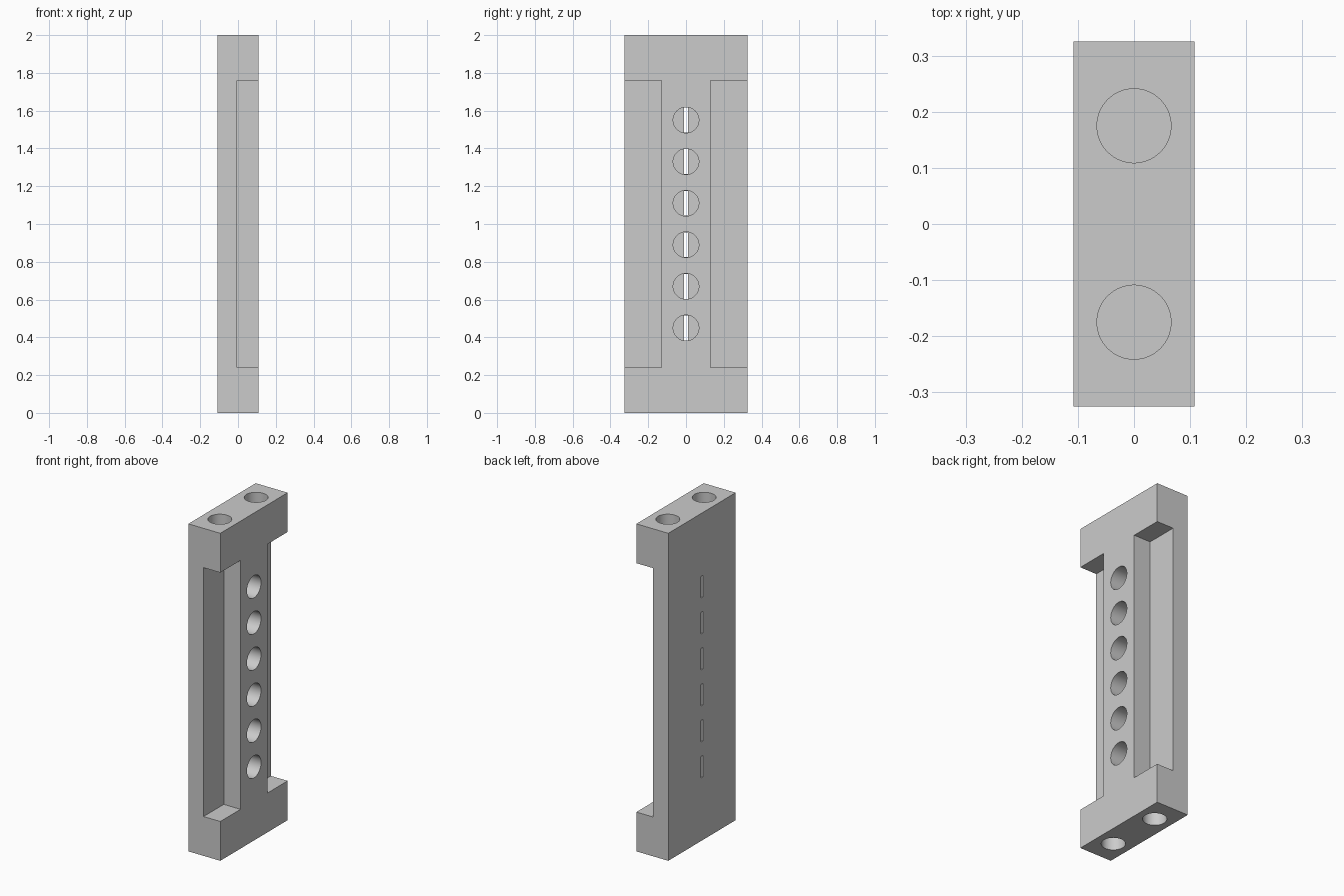
import bpy
import bmesh
from math import pi, radians
from mathutils import Matrix, Vector

default_cube = bpy.data.objects.get("Cube")
if default_cube:
    bpy.data.objects.remove(default_cube)

W, D, H = 0.216, 0.65, 2.0                      # overall size
NOTCH_X, NOTCH_Y, NOTCH_Z = -0.005, 0.13, 0.24  # inner limits of the side notches
PORT_R, BOLT_R, BOLT_Y, BOLT_DEPTH = 0.068, 0.066, 0.175, 0.2
PORT_FLOOR = -0.09
PORT_HEIGHTS = [0.45 + 0.22 * i for i in range(6)]

grey = bpy.data.materials.new("plain grey")
grey.use_nodes = True
grey.diffuse_color = (0.6, 0.6, 0.6, 1)
grey.node_tree.nodes["Principled BSDF"].inputs["Base Color"].default_value = (0.6, 0.6, 0.6, 1)


def add_box(bm, low, high):
    low, high = Vector(low), Vector(high)
    matrix = Matrix.Translation((low + high) / 2) @ Matrix.Diagonal((*(high - low), 1))
    bmesh.ops.create_cube(bm, size=1, matrix=matrix)


def add_cylinder(bm, centre, radius, length, along_x=False):
    turn = Matrix.Rotation(pi / 2 if along_x else 0, 4, 'Y')
    bmesh.ops.create_cone(bm, cap_ends=True, segments=64, radius1=radius, radius2=radius,
                          depth=length, matrix=Matrix.Translation(centre) @ turn)


def make_object(name, bm):
    mesh = bpy.data.meshes.new(name)
    bm.to_mesh(mesh)
    bm.free()
    mesh.materials.append(grey)
    obj = bpy.data.objects.new(name, mesh)
    bpy.context.collection.objects.link(obj)
    return obj


def cut(target, name, bm):
    cutter = make_object(name, bm)
    cutter.hide_render = True
    mod = target.modifiers.new(name, 'BOOLEAN')
    mod.operation = 'DIFFERENCE'
    mod.solver = 'EXACT'
    mod.object = cutter
    bpy.ops.object.modifier_apply(modifier=name)
    bpy.data.objects.remove(cutter)


# Main block
bm = bmesh.new()
add_box(bm, (-W / 2, -D / 2, 0), (W / 2, D / 2, H))
block = make_object("notched_block", bm)
bpy.context.view_layer.objects.active = block
block.select_set(True)

# Long notches along both edges of the +x face
bm = bmesh.new()
for low, high in ((-1, -NOTCH_Y), (NOTCH_Y, 1)):
    add_box(bm, (NOTCH_X, low, NOTCH_Z), (W, high, H - NOTCH_Z))
cut(block, "side_notches", bm)

# Row of round ports in the central rib
bm = bmesh.new()
for z in PORT_HEIGHTS:
    add_cylinder(bm, ((PORT_FLOOR + W) / 2, 0, z), PORT_R, W - PORT_FLOOR, along_x=True)
cut(block, "round_ports", bm)

# Narrow slots from the ports through the flat side
bm = bmesh.new()
for z in PORT_HEIGHTS:
    add_box(bm, (-W, -0.011, z - 0.066), (0, 0.011, z + 0.066))
cut(block, "port_slots", bm)

# Blind bolt holes in both ends
bm = bmesh.new()
for y in (-BOLT_Y, BOLT_Y):
    for z in (0, H):
        add_cylinder(bm, (0, y, z), BOLT_R, 2 * BOLT_DEPTH)
cut(block, "bolt_holes", bm)

bpy.ops.object.shade_smooth_by_angle(angle=radians(30))
